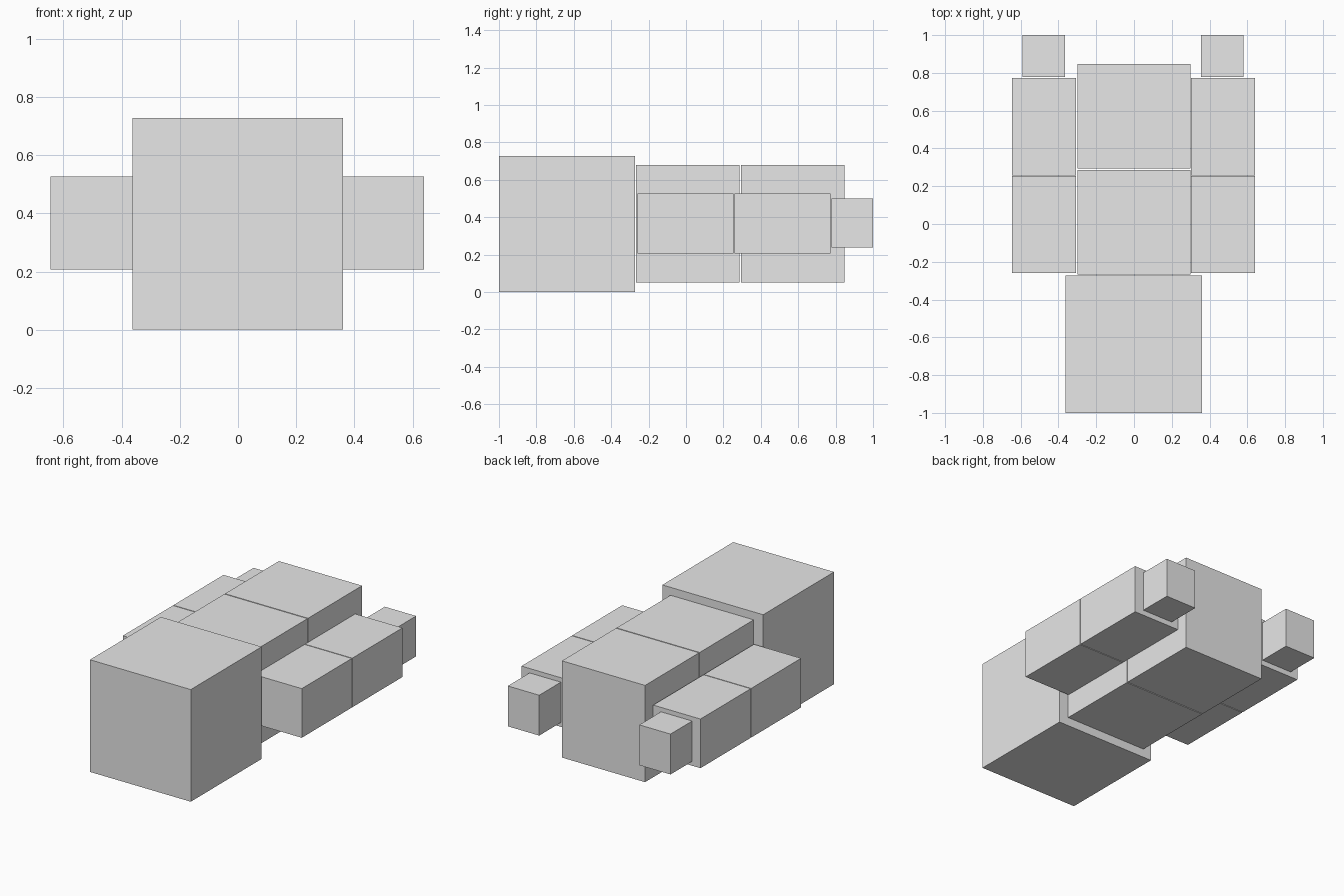
import bpy

if "Cube" in bpy.data.objects:
    bpy.data.objects.remove(bpy.data.objects["Cube"])

grey = bpy.data.materials.new("light_grey")
grey.diffuse_color = (0.8, 0.8, 0.8, 1)
grey.use_nodes = True
grey.node_tree.nodes["Principled BSDF"].inputs["Base Color"].default_value = grey.diffuse_color


def box(name, x, y, z):
    """Box from its (min, max) extents along each axis."""
    spans = (x, y, z)
    bpy.ops.mesh.primitive_cube_add(size=1, location=[(a + b) / 2 for a, b in spans])
    ob = bpy.context.object
    ob.name = name
    ob.scale = [b - a for a, b in spans]
    bpy.ops.object.transform_apply(location=False, rotation=False, scale=True)
    ob.data.materials.append(grey)
    return ob


# Head block at the front
box("head", (-0.363, 0.361), (-1.0, -0.273), (0.0, 0.728))

# Body in two segments
TORSO_X, TORSO_Z = (-0.299, 0.298), (0.052, 0.68)
box("front_torso", TORSO_X, (-0.267, 0.287), TORSO_Z)
box("rear_torso", TORSO_X, (0.293, 0.847), TORSO_Z)

# Limbs: two segments and a small end block per side
LIMB_Z, END_Z = (0.207, 0.526), (0.238, 0.5)
for side, limb_x, end_x in (("left", (-0.645, -0.306), (-0.589, -0.365)),
                            ("right", (0.301, 0.64), (0.354, 0.579))):
    box(side + "_front_limb", limb_x, (-0.26, 0.253), LIMB_Z)
    box(side + "_rear_limb", limb_x, (0.258, 0.773), LIMB_Z)
    box(side + "_limb_end", end_x, (0.778, 1.0), END_Z)
